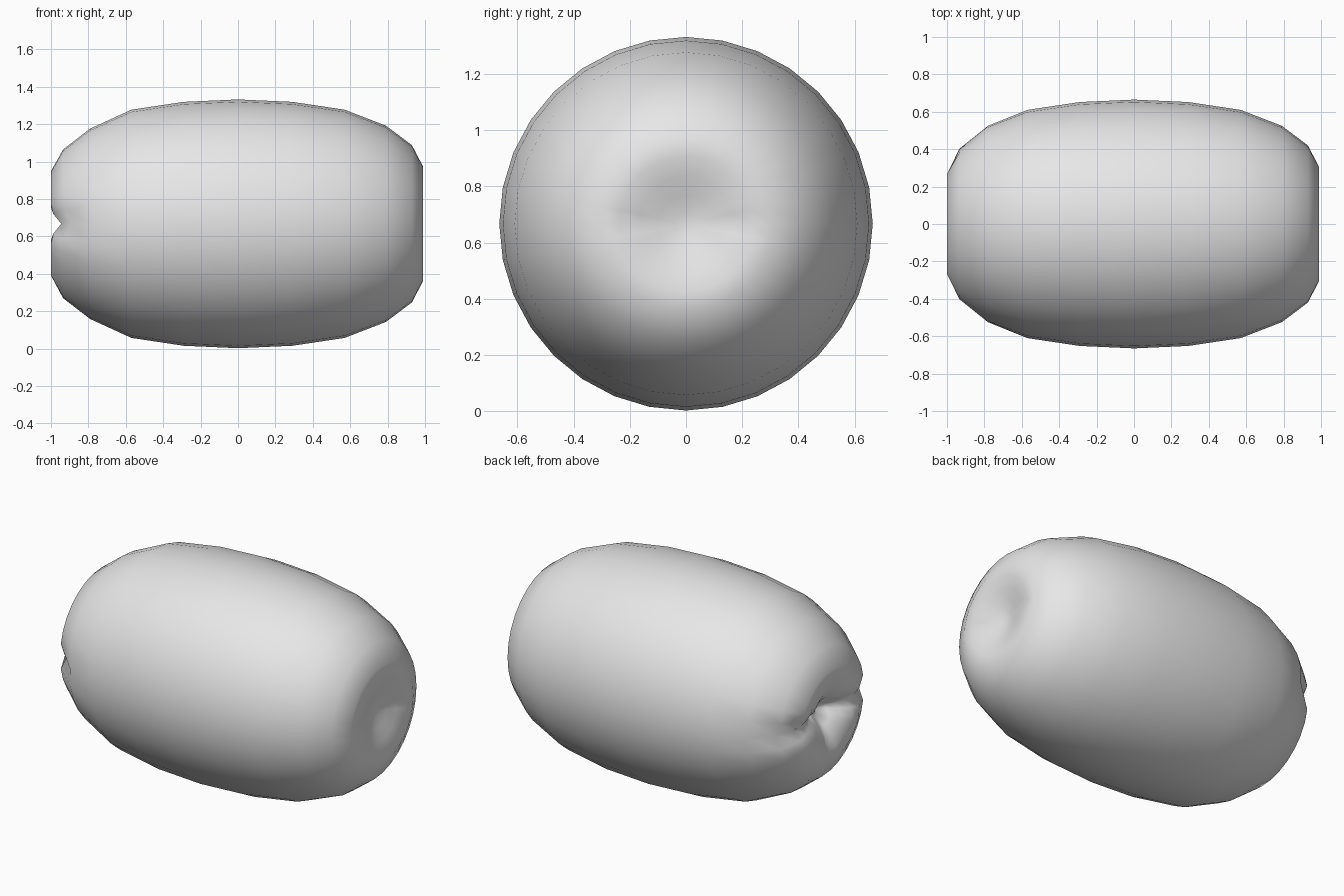
import bpy, bmesh, math

if "Cube" in bpy.data.objects:
    bpy.data.objects.remove(bpy.data.objects["Cube"])

SEGMENTS = 32
CENTRE_Z = 0.667

# Barrel profile along x: (x, radius), from the creased end to the dimpled end
PROFILE = [(-0.91, 0.04), (-0.945, 0.09), (-0.98, 0.15), (-1.0, 0.22), (-1.0, 0.29),
           (-0.935, 0.41), (-0.79, 0.525), (-0.57, 0.61), (-0.29, 0.652),
           (0, 0.665), (0.29, 0.652), (0.57, 0.61), (0.79, 0.525),
           (0.93, 0.42), (0.99, 0.305), (0.99, 0.24), (0.975, 0.17),
           (0.95, 0.10), (0.935, 0.04)]


def gauss(value, width):
    return math.exp(-(value / width) ** 2)


def shape(x, r, angle):
    """Point on the body with the pinched creases of both ends."""
    y, z = r * math.cos(angle), r * math.sin(angle)
    if x < -0.7:
        fade = max(0.0, min(1.0, (0.56 - r) / 0.2))
        x += 0.055 * gauss(z, 0.045) * fade           # long horizontal crease
        if z < 0:                                     # short furrow below it
            x += 0.025 * gauss(y, 0.04) * gauss(z + 0.14, 0.1)
        z *= 0.97
    elif x > 0.9:
        x -= 0.015 * gauss(z, 0.03) * gauss(abs(y) - 0.2, 0.06)
    return (x, y, z + CENTRE_Z)


bm = bmesh.new()
rings = [[bm.verts.new(shape(x, r, 2 * math.pi * i / SEGMENTS))
          for i in range(SEGMENTS)] for x, r in PROFILE]

# Side walls
for a, b in zip(rings, rings[1:]):
    for i in range(SEGMENTS):
        j = (i + 1) % SEGMENTS
        bm.faces.new((a[i], a[j], b[j], b[i]))

# Centres of both dimples
for ring, x in ((rings[0], -0.885), (rings[-1], 0.93)):
    tip = bm.verts.new((x, 0, CENTRE_Z))
    for i in range(SEGMENTS):
        bm.faces.new((ring[i], ring[(i + 1) % SEGMENTS], tip))

bmesh.ops.recalc_face_normals(bm, faces=bm.faces[:])
for face in bm.faces:
    face.smooth = True

mesh = bpy.data.meshes.new("barrel_body")
bm.to_mesh(mesh)
bm.free()
body = bpy.data.objects.new("barrel_body", mesh)
bpy.context.collection.objects.link(body)

# Plain grey surface
grey = bpy.data.materials.new("light_grey")
grey.diffuse_color = (0.8, 0.8, 0.8, 1)
grey.use_nodes = True
grey.node_tree.nodes["Principled BSDF"].inputs["Base Color"].default_value = grey.diffuse_color
mesh.materials.append(grey)
